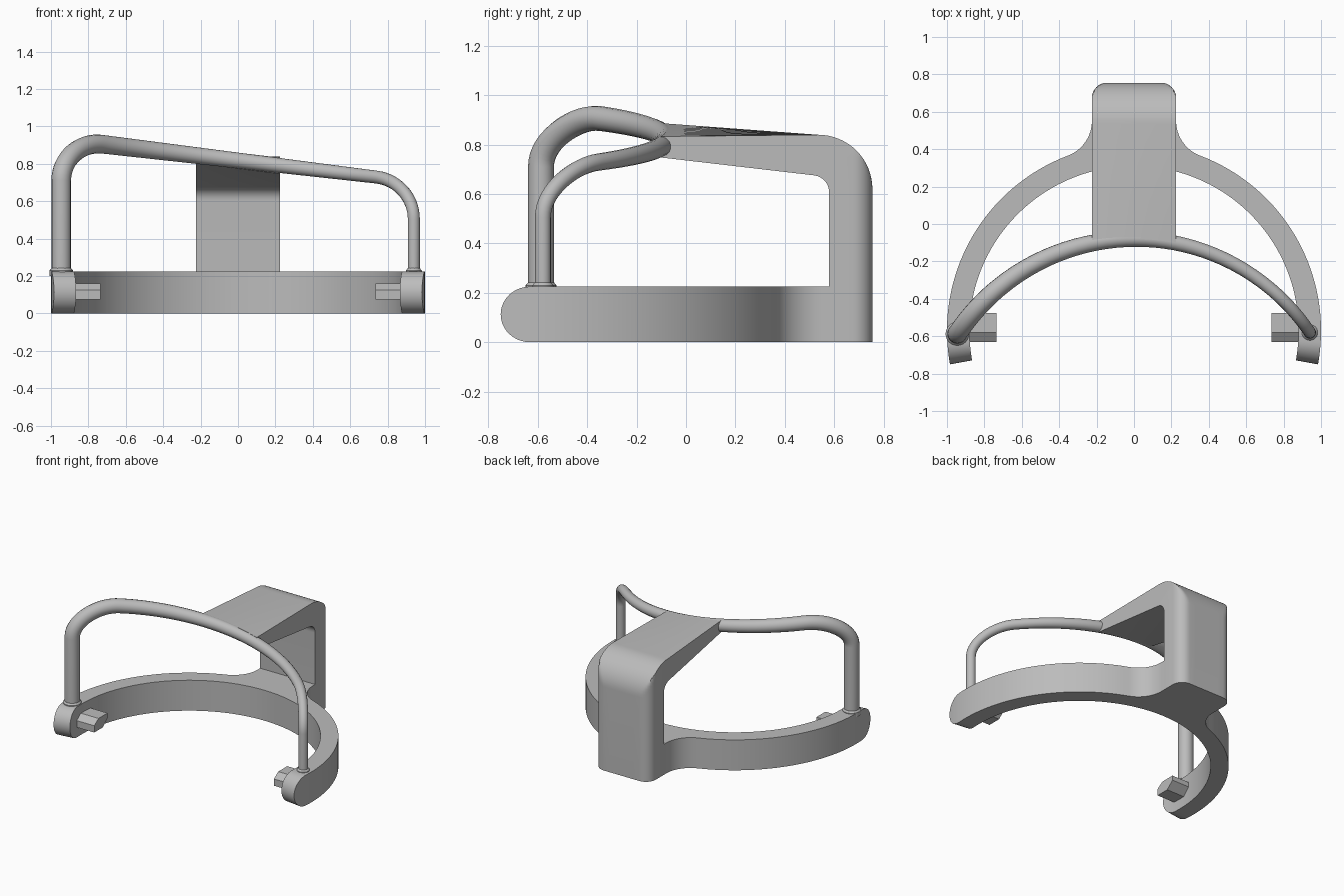
import bpy, bmesh, math
from mathutils import Vector

if "Cube" in bpy.data.objects:
    bpy.data.objects.remove(bpy.data.objects["Cube"])

grey = bpy.data.materials.new("plain_grey")
grey.diffuse_color = (0.5, 0.5, 0.5, 1)
grey.use_nodes = True
grey.node_tree.nodes["Principled BSDF"].inputs["Base Color"].default_value = grey.diffuse_color


def finish(name, bm, angle=35):
    """Clean a bmesh and turn it into a smooth-by-angle object."""
    bmesh.ops.remove_doubles(bm, verts=bm.verts, dist=1e-4)
    bmesh.ops.recalc_face_normals(bm, faces=bm.faces)
    me = bpy.data.meshes.new(name)
    bm.to_mesh(me)
    bm.free()
    ob = bpy.data.objects.new(name, me)
    bpy.context.collection.objects.link(ob)
    shade(ob, angle)
    return ob


def shade(ob, angle=35):
    ob.data.materials.clear()
    ob.data.materials.append(grey)
    bpy.ops.object.select_all(action='DESELECT')
    ob.select_set(True)
    bpy.context.view_layer.objects.active = ob
    bpy.ops.object.shade_smooth_by_angle(angle=math.radians(angle))


def loft(sections):
    """Skin a list of equal-length closed sections and cap both ends."""
    bm = bmesh.new()
    rows = [[bm.verts.new(p) for p in s] for s in sections]
    n = len(rows[0])
    for a, b in zip(rows, rows[1:]):
        for i in range(n):
            bm.faces.new((a[i], a[(i + 1) % n], b[(i + 1) % n], b[i]))
    bm.faces.new(rows[0])
    bm.faces.new(rows[-1])
    return bm


def fillet(prev, corner, nxt, t, steps=12):
    """Round a 2D corner with an arc whose tangent length is t."""
    p, c, q = Vector(prev), Vector(corner), Vector(nxt)
    u, v = (p - c).normalized(), (q - c).normalized()
    half = u.angle(v) / 2
    r = t * math.tan(half)
    bis = (u + v).normalized()
    centre = c + bis * (t / math.cos(half))
    side = Vector((-bis.y, bis.x))
    if side.dot(u) < 0:
        side = -side
    sweep = math.pi / 2 - half
    return [tuple(centre - bis * r * math.cos(a) + side * r * math.sin(a))
            for a in (sweep * (1 - 2 * i / steps) for i in range(steps + 1))]


# Curved base band: widens into the post through concave fillets, round-ended
CY, R_IN, H = -0.57, 0.88, 0.225
tip, r_end = math.radians(-10.4), H / 2
stations = []                                   # angle, outer radius, half height
for i in range(11):
    t = math.pi / 2 * i / 10
    stations.append((tip + r_end * (1 - math.cos(t)) / 0.94, 1.0, r_end * math.sin(t)))
a0, a1 = stations[-1][0], math.atan2(1.122, 0.425)
stations += [(a0 + (a1 - a0) * i / 32, 1.0, r_end) for i in range(1, 33)]
fil = [(0.425 + 0.2 * math.cos(t), 1.122 + 0.2 * math.sin(t))
       for t in (a1 - math.pi + (-a1) * i / 12 for i in range(1, 13))]
for x, y in fil + [(0.225, 1.17)]:
    stations.append((math.atan2(y, x), math.hypot(x, y), r_end))
stations += [(math.pi - a, r, h) for a, r, h in reversed(stations)]
# Extra inner stations keep the inside arc round behind the post
mid = len(stations) // 2
fill = [math.radians(79.1 + 21.8 * i / 6) for i in range(1, 6)]
stations[mid:mid] = [(a, 1.17 / math.sin(a), r_end) for a in fill]
sections = []
for a, r, h in stations:
    c, s = math.cos(a), math.sin(a)
    sections.append([(R_IN * c, CY + R_IN * s, r_end - h), (r * c, CY + r * s, r_end - h),
                     (r * c, CY + r * s, r_end + h), (R_IN * c, CY + R_IN * s, r_end + h)])
finish("base_band", loft(sections))

# Front bar: slanted arch laid onto a vertical cylinder, tapering to the right
R_BAR = 1.134


def bar_y(x):
    return -0.08 - R_BAR + math.sqrt(R_BAR ** 2 - x * x)


def bar_r(x):
    return 0.0425 - 0.0106 * x


def bar_z(x):
    return 0.818 - 0.12 * x


XL, XR = -0.945, 0.94
tl, tr = (XL, bar_z(XL)), (XR, bar_z(XR))
left = fillet((XL, 0), tl, tr, 0.22, 16)
right = fillet(tl, tr, (XR, 0), 0.2, 16)
xa, xb = left[-1][0], right[0][0]
top = [(x, bar_z(x)) for x in (xa + (xb - xa) * i / 28 for i in range(1, 28))]
path = [(XL, 0.18)] + left + top + right + [(XR, 0.18)]
cu = bpy.data.curves.new("front_bar", 'CURVE')
cu.dimensions = '3D'
cu.bevel_depth, cu.bevel_resolution, cu.use_fill_caps = 1.0, 6, True
sp = cu.splines.new('POLY')
sp.points.add(len(path) - 1)
for pt, (x, z) in zip(sp.points, path):
    pt.co = (x, bar_y(x), z, 1)
    pt.radius = bar_r(x)
bar = bpy.data.objects.new("front_bar", cu)
bpy.context.collection.objects.link(bar)
bpy.context.view_layer.objects.active = bar
bar.select_set(True)
bpy.ops.object.convert(target='MESH')
shade(bpy.context.view_layer.objects.active)

# Rear post and twisted arm: one side profile lofted across the width
W, RC, BACK = 0.225, 0.08, 0.755
profile = [(0.58, 0), (BACK, 0)]
profile += fillet((BACK, 0), (BACK, 0.84), (0, 0.84), 0.22, 16)
profile += [(-0.08, 0.86), (-0.08, 0.775)]
profile += fillet((-0.08, 0.775), (0.58, 0.666), (0.58, 0), 0.06, 8)
half = [W - RC + RC * math.sin(math.pi / 2 * i / 8) for i in range(9)]
xs = [-x for x in reversed(half)] + [-0.1, -0.05, 0, 0.05, 0.1] + half
sections = []
for x in xs:
    over = max(0, abs(x) - (W - RC))
    limit = BACK - RC + math.sqrt(max(0, RC * RC - over * over))
    row = []
    for y, z in profile:
        twist = max(0, (0.53 - y) / 0.61)
        if y < 0:
            y = bar_y(x)
        row.append((x, min(y, limit), z - 0.12 * x * twist))
    sections.append(row)
finish("post_and_arm", loft(sections))

# Collars at the feet of the bar, and inward pegs on both ends of the band
peg = [(-0.63, 0.075), (-0.63, 0.125), (-0.58, 0.16),
       (-0.475, 0.16), (-0.475, 0.125), (-0.53, 0.075)]
for side, x in (("left", XL), ("right", XR)):
    r = bar_r(x)
    bm = loft([[(x + q * math.cos(k * math.pi / 12), bar_y(x) + q * math.sin(k * math.pi / 12), z)
                for k in range(24)] for q, z in ((r + 0.01, 0.2), (r + 0.01, 0.23), (r, 0.242))])
    finish(side + "_collar", bm)
    s = math.copysign(1, x)
    finish(side + "_peg", loft([[(s * px, y, z) for y, z in peg] for px in (0.735, 0.92)]), 20)
